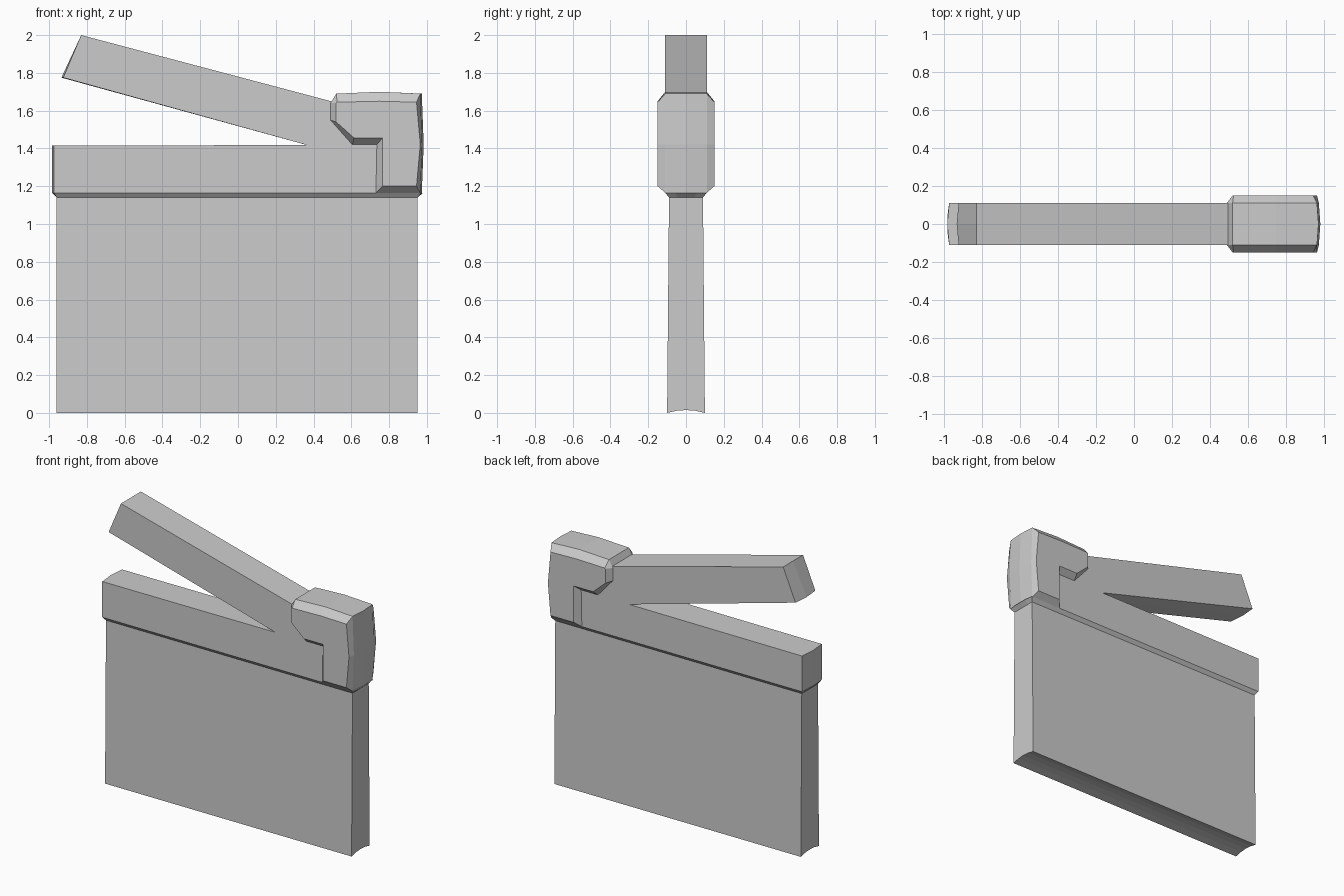
import bpy, bmesh

cube = bpy.data.objects.get("Cube")
if cube:
    bpy.data.objects.remove(cube, do_unlink=True)

grey = bpy.data.materials.new("plain grey")
grey.use_nodes = True
colour = (0.6, 0.6, 0.6, 1)
grey.diffuse_color = colour
grey.node_tree.nodes["Principled BSDF"].inputs["Base Color"].default_value = colour


def loft(name, rings, cap_strips=False):
    """Join matching rings of points into a closed solid."""
    bm = bmesh.new()
    loops = [[bm.verts.new(p) for p in ring] for ring in rings]
    n = len(loops[0])
    for a, b in zip(loops, loops[1:]):
        for i in range(n):
            j = (i + 1) % n
            bm.faces.new((a[i], a[j], b[j], b[i]))
    for loop in (loops[0], loops[-1]):
        if cap_strips:
            # matching points on the two halves of the ring make a curved cap
            for i in range(n // 2 - 1):
                bm.faces.new((loop[i], loop[i + 1], loop[n - 2 - i], loop[n - 1 - i]))
        else:
            bm.faces.new(loop)
    bmesh.ops.recalc_face_normals(bm, faces=bm.faces)
    mesh = bpy.data.meshes.new(name)
    bm.to_mesh(mesh)
    bm.free()
    mesh.materials.append(grey)
    obj = bpy.data.objects.new(name, mesh)
    bpy.context.collection.objects.link(obj)
    return obj


def slab_ring(left, right, half, z, rise=0.0, bow=0.0):
    """Horizontal ring whose short ends bow and whose middle may rise."""
    steps = [-1, -0.5, 0, 0.5, 1]
    arc = lambda t: 1 - t * t
    east = [(right + bow * arc(t), half * t, z + rise * arc(t)) for t in steps]
    west = [(left - bow * arc(t), half * t, z + rise * arc(t)) for t in reversed(steps)]
    return east + west


def at_depth(points, y):
    return [(x, y, z) for x, z in points]


# Board with a hollowed bottom edge and a sloped lip under the bar
loft("board", [
    slab_ring(-0.96, 0.95, 0.1, 0, rise=0.015),
    slab_ring(-0.96, 0.95, 0.092, 0.9),
    slab_ring(-0.96, 0.95, 0.09, 1.14),
    slab_ring(-0.975, 0.97, 0.11, 1.165, bow=0.01),
], cap_strips=True)

# Fixed bar and raised clapper arm, meeting in a V
side = [(-0.975, 1.165), (0.96, 1.165), (0.96, 1.42), (0.9, 1.6), (0.5, 1.648),
        (-0.83, 2.0), (-0.925, 1.775), (0.365, 1.418), (-0.975, 1.415)]
middle = [(x - 0.01 if x < -0.9 else x, z) for x, z in side]
loft("bar_and_arm", [at_depth(side, -0.11), at_depth(middle, 0), at_depth(side, 0.11)])

# Hinge block: wide outline at the core, smaller outline on the raised faces
core = [(0.49, 1.64), (0.49, 1.55), (0.605, 1.42), (0.735, 1.42), (0.73, 1.165),
        (0.965, 1.165), (0.975, 1.42), (0.965, 1.69), (0.75, 1.7), (0.52, 1.69)]
raised = [(0.52, 1.64), (0.52, 1.54), (0.615, 1.455), (0.765, 1.455), (0.765, 1.2),
          (0.945, 1.2), (0.965, 1.42), (0.945, 1.645), (0.75, 1.65), (0.525, 1.645)]
bowed = [(x + 0.008 if x > 0.9 else x, z) for x, z in core]
loft("hinge_block", [at_depth(raised, -0.15), at_depth(core, -0.11), at_depth(bowed, 0),
                     at_depth(core, 0.11), at_depth(raised, 0.15)])
